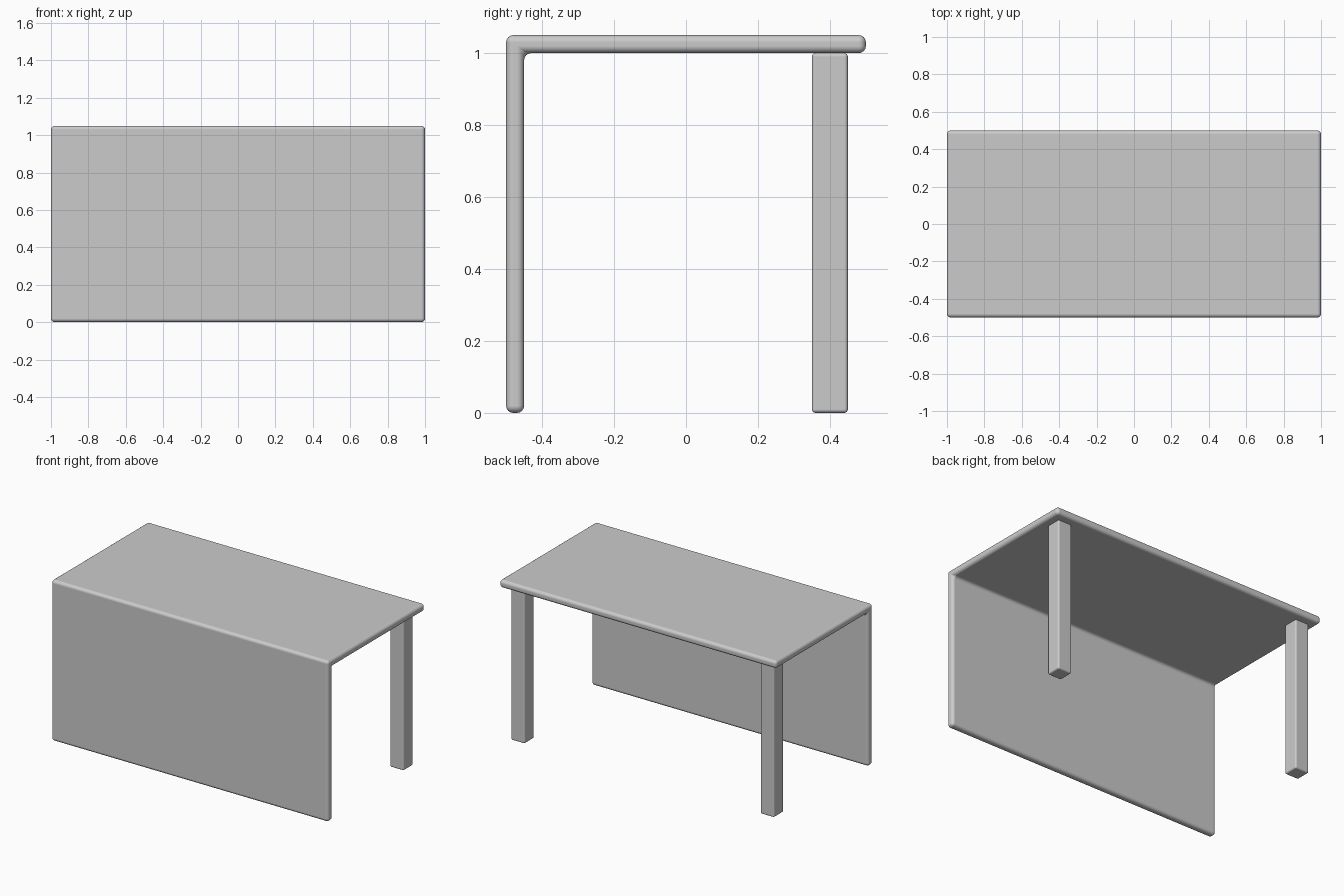
import bpy
import bmesh

if "Cube" in bpy.data.objects:
    bpy.data.objects.remove(bpy.data.objects["Cube"])


def make_part(name, profile, x0, x1, bevel):
    """Extrude a (y, z) profile from x0 to x1 and round all edges."""
    bm = bmesh.new()
    face = bm.faces.new([bm.verts.new((x0, y, z)) for y, z in profile])
    ext = bmesh.ops.extrude_face_region(bm, geom=[face])["geom"]
    verts = [g for g in ext if isinstance(g, bmesh.types.BMVert)]
    bmesh.ops.translate(bm, verts=verts, vec=(x1 - x0, 0, 0))
    bmesh.ops.recalc_face_normals(bm, faces=bm.faces)
    mesh = bpy.data.meshes.new(name)
    bm.to_mesh(mesh)
    bm.free()
    obj = bpy.data.objects.new(name, mesh)
    bpy.context.collection.objects.link(obj)
    mod = obj.modifiers.new("rounded_edges", "BEVEL")
    mod.width = bevel
    mod.segments = 4
    mod.limit_method = "ANGLE"
    mod.harden_normals = True
    mesh.shade_smooth()
    return obj


# Table top and front panel, one continuous L-shaped board
board = [(-0.5, 0), (-0.45, 0), (-0.45, 1.0), (0.5, 1.0), (0.5, 1.05), (-0.5, 1.05)]
make_part("top_and_front_panel", board, -1, 1, 0.02)

# Two square back legs
leg = [(0.35, 0), (0.45, 0), (0.45, 1.0), (0.35, 1.0)]
for side, x in (("left", -0.9), ("right", 0.9)):
    make_part(f"back_leg_{side}", leg, x - 0.05, x + 0.05, 0.01)
